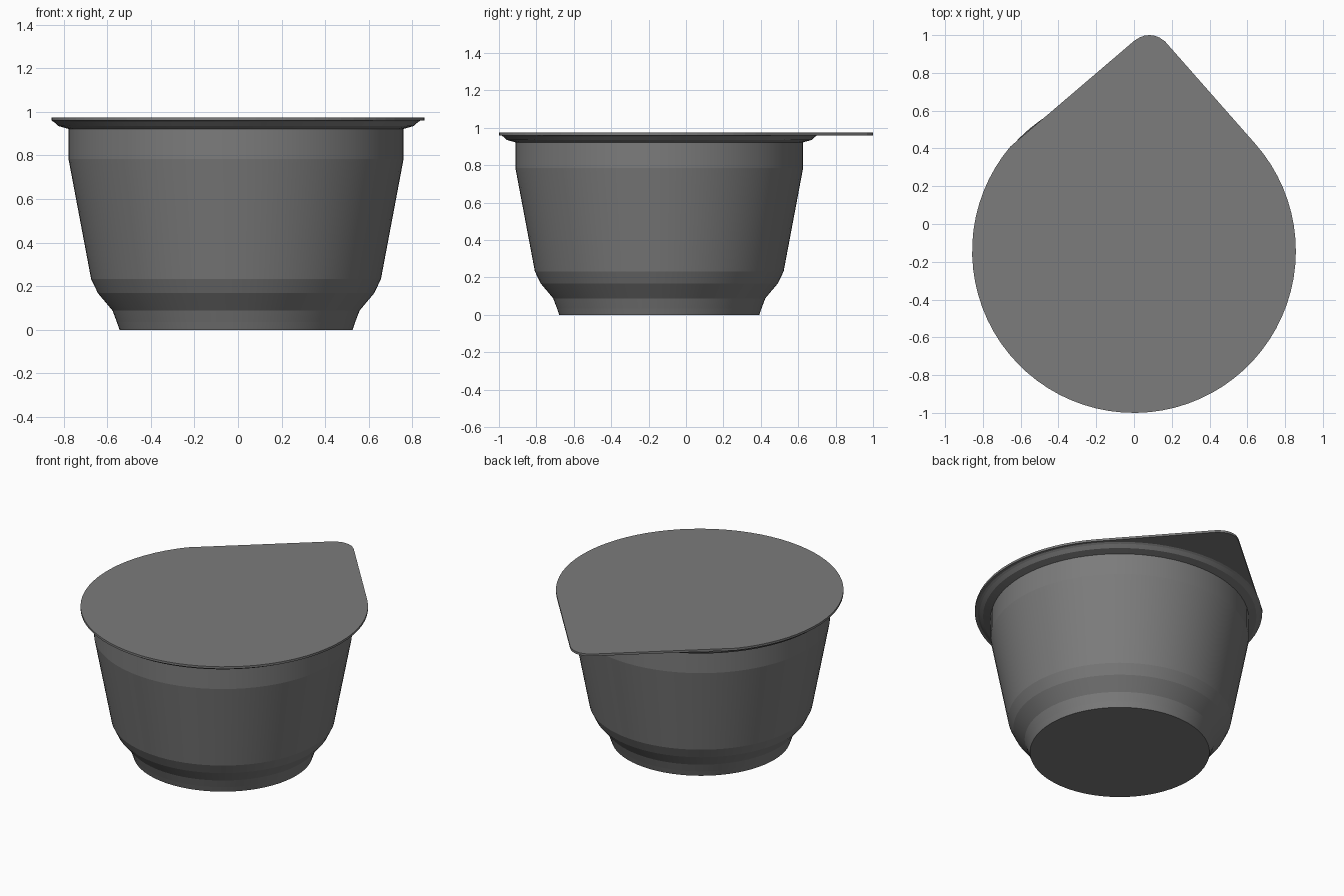
import bpy, bmesh, math

if "Cube" in bpy.data.objects:
    bpy.data.objects.remove(bpy.data.objects["Cube"])

grey = bpy.data.materials.new("mid_grey")
grey.diffuse_color = (0.2, 0.2, 0.2, 1)
grey.use_nodes = True
grey.node_tree.nodes["Principled BSDF"].inputs["Base Color"].default_value = grey.diffuse_color

SEG = 72
CY = -0.143  # centre of the round part


def finish(bm, name):
    bmesh.ops.recalc_face_normals(bm, faces=bm.faces[:])
    me = bpy.data.meshes.new(name)
    bm.to_mesh(me)
    bm.free()
    me.materials.append(grey)
    ob = bpy.data.objects.new(name, me)
    bpy.context.collection.objects.link(ob)
    return ob


# Cup: profile (radius, z) revolved, closed floor, crisp horizontal creases
profile = [(0.535, 0), (0.547, 0.035), (0.567, 0.088), (0.634, 0.168),
           (0.665, 0.232), (0.769, 0.784), (0.769, 0.922), (0.815, 0.935),
           (0.835, 0.953), (0.846, 0.96)]
bm = bmesh.new()
rings = []
for r, z in profile:
    rings.append([bm.verts.new((-0.009 + r * math.cos(2 * math.pi * i / SEG),
                                CY + r * math.sin(2 * math.pi * i / SEG), z))
                  for i in range(SEG)])
for a, b in zip(rings, rings[1:]):
    for i in range(SEG):
        j = (i + 1) % SEG
        bm.faces.new((a[i], a[j], b[j], b[i])).smooth = True
bm.faces.new(rings[0][::-1])
for e in bm.edges:
    if abs(e.verts[0].co.z - e.verts[1].co.z) < 1e-5:
        e.smooth = False
finish(bm, "cup")

# Lid: thin round sheet drawn out to a rounded pull tab at the back
R = 0.857
start = math.atan2(0.411 - CY, -0.656)
end = math.atan2(0.427 - CY, 0.64) + 2 * math.pi
outline = [(R * math.cos(start + (end - start) * i / 56),
            CY + R * math.sin(start + (end - start) * i / 56)) for i in range(57)]
outline += [(0.164, 0.967), (0.135, 0.987), (0.105, 0.998), (0.08, 1.0),
            (0.055, 0.997), (0.03, 0.988), (0.0, 0.969)]
bm = bmesh.new()
base = bm.faces.new([bm.verts.new((x, y, 0.96)) for x, y in outline])
ext = bmesh.ops.extrude_face_region(bm, geom=[base], use_keep_orig=True)
for v in ext["geom"]:
    if isinstance(v, bmesh.types.BMVert):
        v.co.z = 0.974
finish(bm, "peel_lid")
